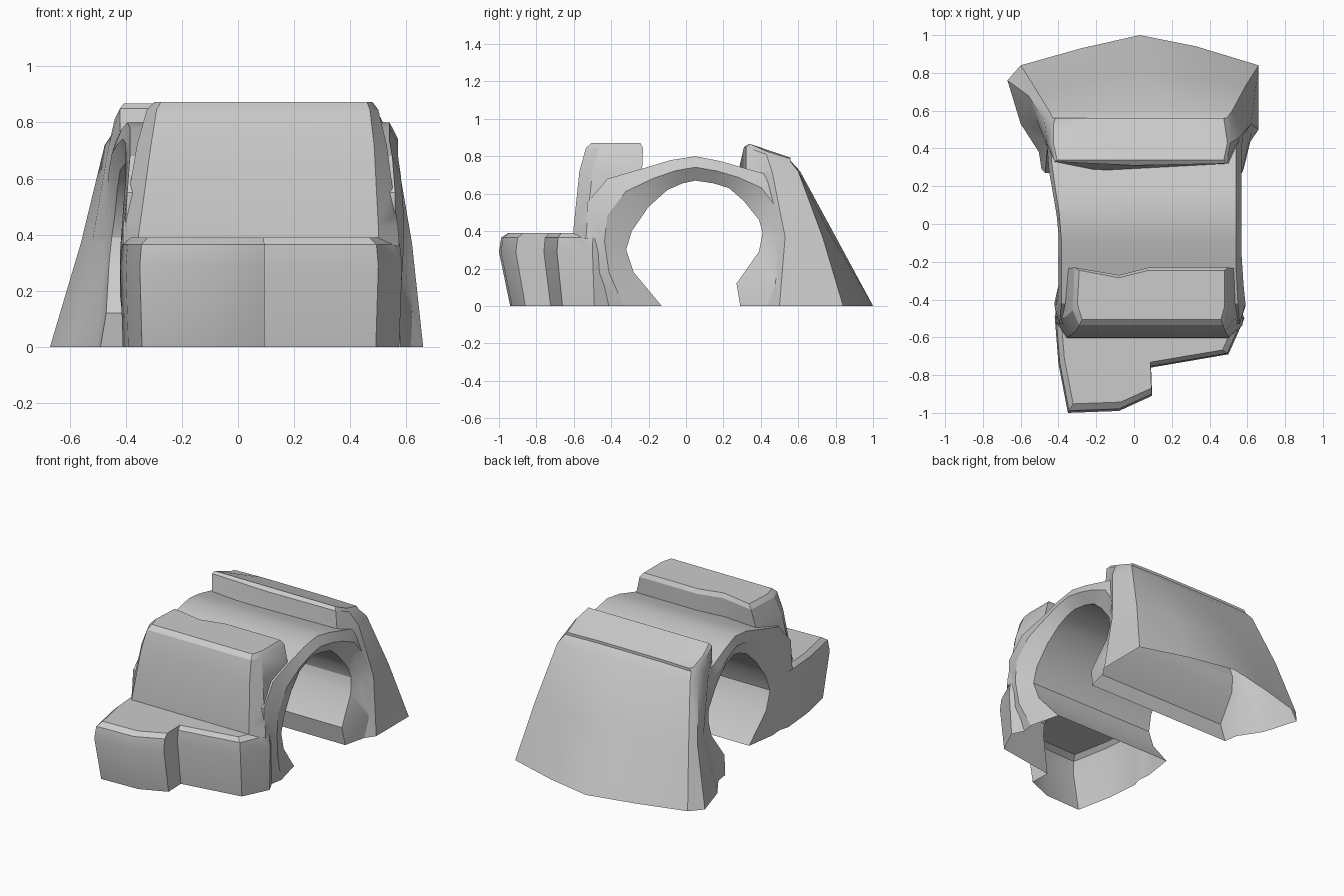
import bpy, bmesh
from mathutils import Vector


def loft(name, rings):
    """Closed solid skinned through rings of equal point count."""
    bm = bmesh.new()
    loops = [[bm.verts.new(p) for p in r] for r in rings]
    n = len(rings[0])
    for a, b in zip(loops, loops[1:]):
        for i in range(n):
            j = (i + 1) % n
            bm.faces.new((a[i], a[j], b[j], b[i]))
    bm.faces.new(loops[0])
    bm.faces.new(loops[-1])
    bmesh.ops.triangulate(bm, faces=[f for f in bm.faces if len(f.verts) > 4])
    bmesh.ops.recalc_face_normals(bm, faces=bm.faces)
    me = bpy.data.meshes.new(name)
    bm.to_mesh(me)
    bm.free()
    ob = bpy.data.objects.new(name, me)
    bpy.context.collection.objects.link(ob)
    return ob


def sunk(ring, d):
    return [(x, y, z - d) for x, y, z in ring]


# Arch: inner (y, z), outer (y, z), left x, right x
stations = [
    (-0.13, 0.00, -0.50, 0.00, -0.40, 0.55),
    (-0.28, 0.18, -0.52, 0.18, -0.42, 0.58),
    (-0.32, 0.30, -0.53, 0.38, -0.42, 0.59),
    (-0.29, 0.40, -0.53, 0.55, -0.41, 0.59),
    (-0.20, 0.53, -0.42, 0.68, -0.40, 0.58),
    (-0.10, 0.62, -0.23, 0.735, -0.40, 0.57),
    (-0.02, 0.655, -0.08, 0.78, -0.40, 0.57),
    (0.05, 0.67, 0.05, 0.80, -0.41, 0.57),
    (0.15, 0.655, 0.18, 0.775, -0.43, 0.57),
    (0.23, 0.63, 0.32, 0.735, -0.45, 0.57),
    (0.31, 0.56, 0.48, 0.69, -0.46, 0.57),
    (0.39, 0.46, 0.56, 0.58, -0.47, 0.58),
    (0.41, 0.39, 0.60, 0.45, -0.48, 0.59),
    (0.39, 0.29, 0.62, 0.30, -0.49, 0.60),
    (0.27, 0.12, 0.64, 0.13, -0.50, 0.62),
    (0.29, 0.00, 0.66, 0.00, -0.52, 0.63),
]
rings = []
for iy, iz, oy, oz, xl, xr in stations:
    i, o = Vector((iy, iz)), Vector((oy, oz))
    m = i.lerp(o, 0.55)
    rings.append([(x, p.x, p.y) for x, p in (
        (xl + 0.03, i), (xr - 0.05, i), (xr, m),
        (xr - 0.03, o), (xl + 0.015, o), (xl, m))])
arch = loft("arch_rock", [sunk(rings[0], 0.05)] + rings + [sunk(rings[-1], 0.05)])

# Back slope: flared foot narrowing to a sloped crest
foot = [(-0.49, 0.36), (-0.60, 0.53), (-0.67, 0.76), (-0.60, 0.84), (-0.28, 0.93),
        (0.03, 1.00), (0.33, 0.94), (0.66, 0.84), (0.66, 0.50), (0.57, 0.37), (0.0, 0.38)]
waist = [(-0.46, 0.46), (-0.52, 0.56), (-0.56, 0.68), (-0.53, 0.73), (-0.26, 0.77),
         (0.03, 0.80), (0.31, 0.78), (0.59, 0.73), (0.62, 0.53), (0.55, 0.45), (0.0, 0.46)]
neck = [(-0.42, 0.33), (-0.46, 0.42), (-0.475, 0.55), (-0.45, 0.60), (-0.23, 0.605),
        (0.03, 0.61), (0.27, 0.61), (0.52, 0.60), (0.56, 0.46), (0.50, 0.32), (-0.17, 0.28)]
crest = [(-0.42, 0.33, 0.85), (-0.44, 0.43, 0.81), (-0.44, 0.53, 0.77), (-0.43, 0.56, 0.77),
         (-0.22, 0.56, 0.775), (0.03, 0.56, 0.775), (0.26, 0.56, 0.775), (0.49, 0.56, 0.77),
         (0.51, 0.43, 0.81), (0.49, 0.32, 0.85), (0.0, 0.31, 0.85)]
lip = [(x * 0.97, max(y, 0.34), z + 0.017) for x, y, z in crest]
base = [(x, y, 0.0) for x, y in foot]
slope = loft("back_slope", [sunk(base, 0.07), base,
                            [(x, y, 0.37) for x, y in waist],
                            [(x, y, 0.72) for x, y in neck], crest, lip])

# Front block: tapered step standing on the front leg
block_levels = [
    (0.36, -0.605, -0.45, -0.36, 0.50, -0.41, 0.575),
    (0.43, -0.60, -0.42, -0.35, 0.50, -0.41, 0.57),
    (0.72, -0.57, -0.235, -0.31, 0.485, -0.36, 0.53),
    (0.845, -0.535, -0.23, -0.29, 0.47, -0.325, 0.50),
    (0.872, -0.505, -0.245, -0.275, 0.46, -0.30, 0.48)]
block = loft("front_block", [[
    (l, f, z), (r, f, z), (wr, f + 0.07, z), (wr, b, z), (0.08, b, z),
    (-0.08, b - 0.04, z), (wl + 0.01, b, z), (wl, f + 0.08, z)]
    for z, f, b, l, r, wl, wr in block_levels])

# Front ledge: low stepped shelf with a chamfered rim
plan = [(-0.35, -1.0), (-0.08, -0.99), (0.095, -0.91), (0.09, -0.76), (0.50, -0.69),
        (0.585, -0.50), (0.53, -0.38), (-0.39, -0.38), (-0.42, -0.49), (-0.40, -0.74)]


def ledge_ring(z, sx, sy):
    return [(0.05 + (x - 0.05) * sx, -0.40 + (y + 0.40) * sy, z) for x, y in plan]


ledge = loft("front_ledge", [ledge_ring(-0.08, 0.97, 0.88), ledge_ring(0, 0.98, 0.90),
                             ledge_ring(0.29, 1.0, 1.0), ledge_ring(0.365, 0.985, 0.98),
                             ledge_ring(0.39, 0.93, 0.92)])

# Join the parts into one shell
for part in (slope, block, ledge):
    mod = arch.modifiers.new("join_" + part.name, 'BOOLEAN')
    mod.operation = 'UNION'
    mod.solver = 'EXACT'
    mod.object = part
dg = bpy.context.evaluated_depsgraph_get()
mesh = bpy.data.meshes.new_from_object(arch.evaluated_get(dg))
arch.modifiers.clear()
arch.data = mesh
for part in (slope, block, ledge):
    bpy.data.objects.remove(part)

# Cut level with the ground, leaving the underside open
bm = bmesh.new()
bm.from_mesh(mesh)
bmesh.ops.bisect_plane(bm, geom=bm.verts[:] + bm.edges[:] + bm.faces[:],
                       plane_co=(0, 0, 0), plane_no=(0, 0, 1), clear_inner=True)
bmesh.ops.remove_doubles(bm, verts=bm.verts, dist=0.0005)
bm.to_mesh(mesh)
bm.free()

bpy.context.view_layer.objects.active = arch
arch.select_set(True)
bpy.ops.object.shade_smooth_by_angle(angle=0.45)
